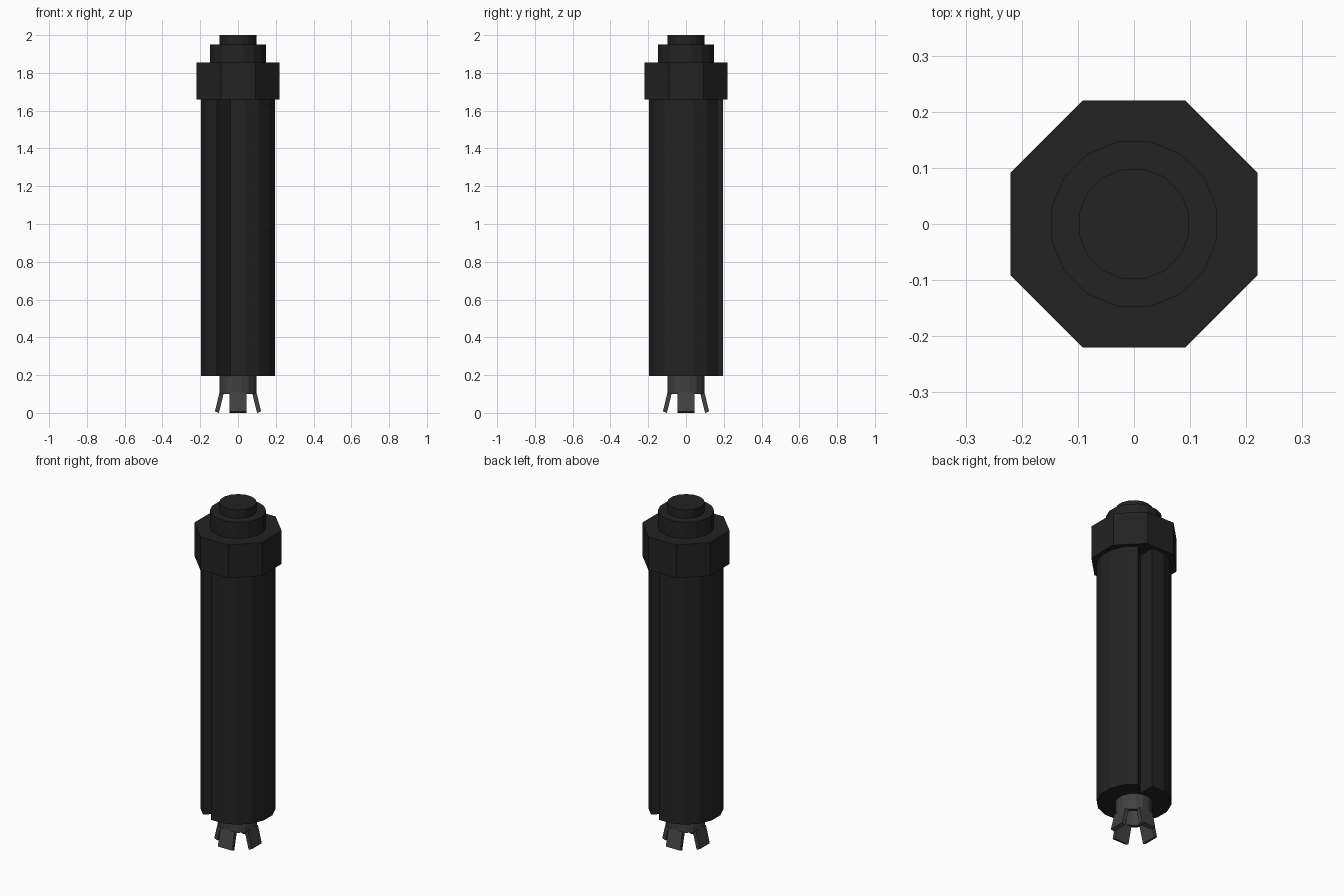
import bpy, bmesh, math
from mathutils import Matrix, Vector

if "Cube" in bpy.data.objects:
    bpy.data.objects.remove(bpy.data.objects["Cube"])


def material(name, v):
    m = bpy.data.materials.new(name)
    m.diffuse_color = (v, v, v, 1)
    m.use_nodes = True
    m.node_tree.nodes["Principled BSDF"].inputs["Base Color"].default_value = m.diffuse_color
    return m


BLACK = material("matte_black", 0.016)
GREY = material("dark_grey", 0.052)


def finish(name, bm, mat):
    bmesh.ops.recalc_face_normals(bm, faces=bm.faces)
    me = bpy.data.meshes.new(name)
    bm.to_mesh(me)
    bm.free()
    me.materials.append(mat)
    ob = bpy.data.objects.new(name, me)
    bpy.context.collection.objects.link(ob)
    return ob


def ngon(r, n):
    """Regular outline with flat sides facing the axes."""
    return [(r * math.cos((i + 0.5) * math.tau / n), r * math.sin((i + 0.5) * math.tau / n))
            for i in range(n)]


def prism(name, outline, z0, z1, mat):
    bm = bmesh.new()
    base = bm.faces.new([bm.verts.new((x, y, z0)) for x, y in outline])
    ext = bmesh.ops.extrude_face_region(bm, geom=[base], use_keep_orig=True)
    top = [v for v in ext["geom"] if isinstance(v, bmesh.types.BMVert)]
    bmesh.ops.translate(bm, verts=top, vec=(0, 0, z1 - z0))
    return finish(name, bm, mat)


# Main body: 16 sides, with a V notch in place of one side, front and back
outline = []
for i, (x, y) in enumerate(ngon(0.2, 16)):
    outline.append((x, y))
    if i == 2:
        outline.append((0.039, 0.10))
    if i == 10:
        outline.append((-0.039, -0.10))
prism("body", outline, 0.195, 1.66, BLACK)

# Octagonal collar and stepped cap
prism("collar", ngon(0.22 / math.cos(math.pi / 8), 8), 1.66, 1.855, BLACK)
prism("cap_ring", ngon(0.15, 16), 1.855, 1.95, BLACK)
prism("cap_button", ngon(0.1, 16), 1.95, 2.0, BLACK)

# Hollow neck below the body
bm = bmesh.new()
loops = [[bm.verts.new((x, y, z)) for x, y in ngon(r, 16)]
         for r, z in ((0.1, 0.195), (0.1, 0.1), (0.078, 0.1), (0.078, 0.195))]
for k in range(4):
    a, b = loops[k], loops[(k + 1) % 4]
    for i in range(16):
        j = (i + 1) % 16
        bm.faces.new((a[i], a[j], b[j], b[i]))
finish("neck", bm, GREY)

# Four splayed prongs
section = [(0.098, 0.108), (0.122, 0.008), (0.101, 0.0), (0.076, 0.102)]
for k in range(4):
    bm = bmesh.new()
    sides = [[bm.verts.new((x, s * 0.046, z)) for x, z in section] for s in (-1, 1)]
    for side in sides:
        bm.faces.new(side)
    for i in range(4):
        j = (i + 1) % 4
        bm.faces.new((sides[0][i], sides[0][j], sides[1][j], sides[1][i]))
    bmesh.ops.rotate(bm, verts=bm.verts, cent=Vector(),
                     matrix=Matrix.Rotation(k * math.pi / 2, 3, "Z"))
    finish(f"prong_{k + 1}", bm, GREY)
